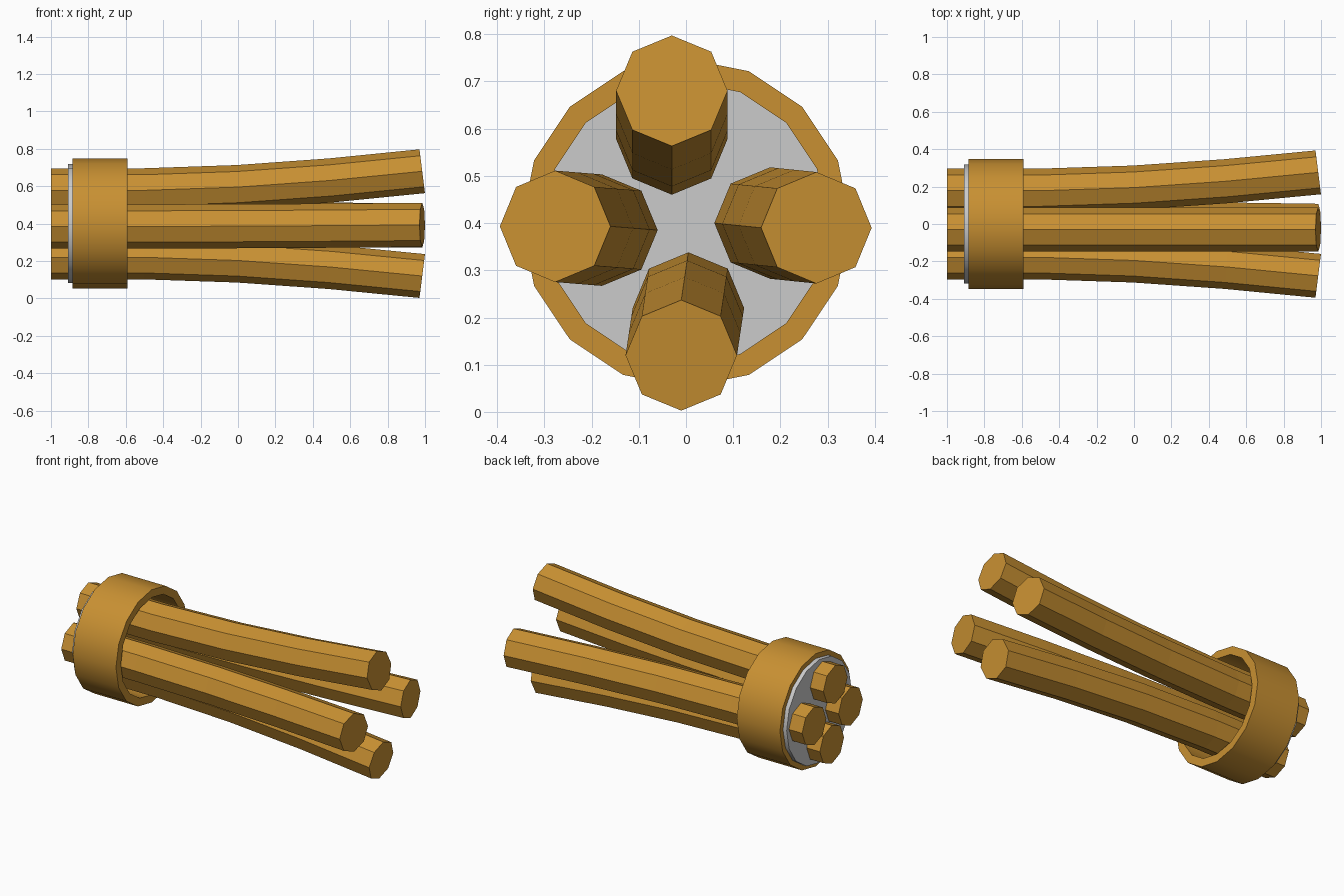
import bpy, bmesh, math
from mathutils import Vector

cube = bpy.data.objects.get("Cube")
if cube:
    bpy.data.objects.remove(cube)


def material(name, rgb):
    m = bpy.data.materials.new(name)
    m.use_nodes = True
    m.diffuse_color = (*rgb, 1)
    m.node_tree.nodes["Principled BSDF"].inputs["Base Color"].default_value = (*rgb, 1)
    return m


gold = material("gold", (0.58, 0.28, 0.032))
grey = material("light grey", (0.6, 0.6, 0.6))

CENTRE_Z = 0.4


def loft(name, rings, mat, close=False):
    """Skin a list of vertex rings; cap both ends or join last to first."""
    bm = bmesh.new()
    loops = [[bm.verts.new(p) for p in ring] for ring in rings]
    pairs = list(zip(loops, loops[1:]))
    if close:
        pairs.append((loops[-1], loops[0]))
    else:
        bm.faces.new(loops[0])
        bm.faces.new(loops[-1])
    for a, b in pairs:
        n = len(a)
        for i in range(n):
            j = (i + 1) % n
            bm.faces.new((a[i], a[j], b[j], b[i]))
    bmesh.ops.recalc_face_normals(bm, faces=bm.faces[:])
    mesh = bpy.data.meshes.new(name)
    bm.to_mesh(mesh)
    bm.free()
    mesh.materials.append(mat)
    obj = bpy.data.objects.new(name, mesh)
    bpy.context.collection.objects.link(obj)
    return obj


def circle(x, radius, sides=16):
    angles = [2 * math.pi * i / sides for i in range(sides)]
    return [Vector((x, radius * math.cos(a), CENTRE_Z + radius * math.sin(a)))
            for a in angles]


def smooth(obj):
    bpy.ops.object.select_all(action="DESELECT")
    obj.select_set(True)
    bpy.context.view_layer.objects.active = obj
    bpy.ops.object.shade_smooth_by_angle(angle=math.radians(30))


# Tubes: octagonal, straight at the root and bending outward to the tip
TUBE_RADIUS = 0.118
STATIONS = [(-1, 0, 0), (-0.5, 0, 0.02), (0, 0.17, 0.05),
            (0.495, 0.52, 0.09), (0.985, 1, 0.125)]  # x, bend share, tilt


def tube(name, outward, root, tip):
    out = Vector((0, *outward))
    side = Vector((0, -out.z, out.y))
    root, tip = Vector((0, *root)), Vector((0, *tip))
    rings = []
    for x, share, tilt in STATIONS:
        centre = root.lerp(tip, share) + Vector((x, 0, 0))
        up = out * math.cos(tilt) - Vector((math.sin(tilt), 0, 0))
        rings.append([centre + TUBE_RADIUS * (up * math.cos(a) + side * math.sin(a))
                      for a in (math.pi / 4 * i for i in range(8))])
    return loft(name, rings, gold)


tube("top_tube", (0, 1), (-0.03, 0.578), (-0.03, 0.68))
tube("bottom_tube", (0, -1), (0.005, 0.22), (-0.01, 0.12))
tube("back_tube", (1, 0), (0.178, 0.4), (0.276, 0.39))
tube("front_tube", (-1, 0), (-0.178, 0.385), (-0.277, 0.393))

# Collar: open band around the tubes
smooth(loft("collar", [circle(-0.885, 0.348), circle(-0.59, 0.348),
                       circle(-0.59, 0.3), circle(-0.885, 0.3)], gold, close=True))

# Plate closing the root end of the collar
smooth(loft("end_plate", [circle(-0.91, 0.318), circle(-0.87, 0.318)], grey))
